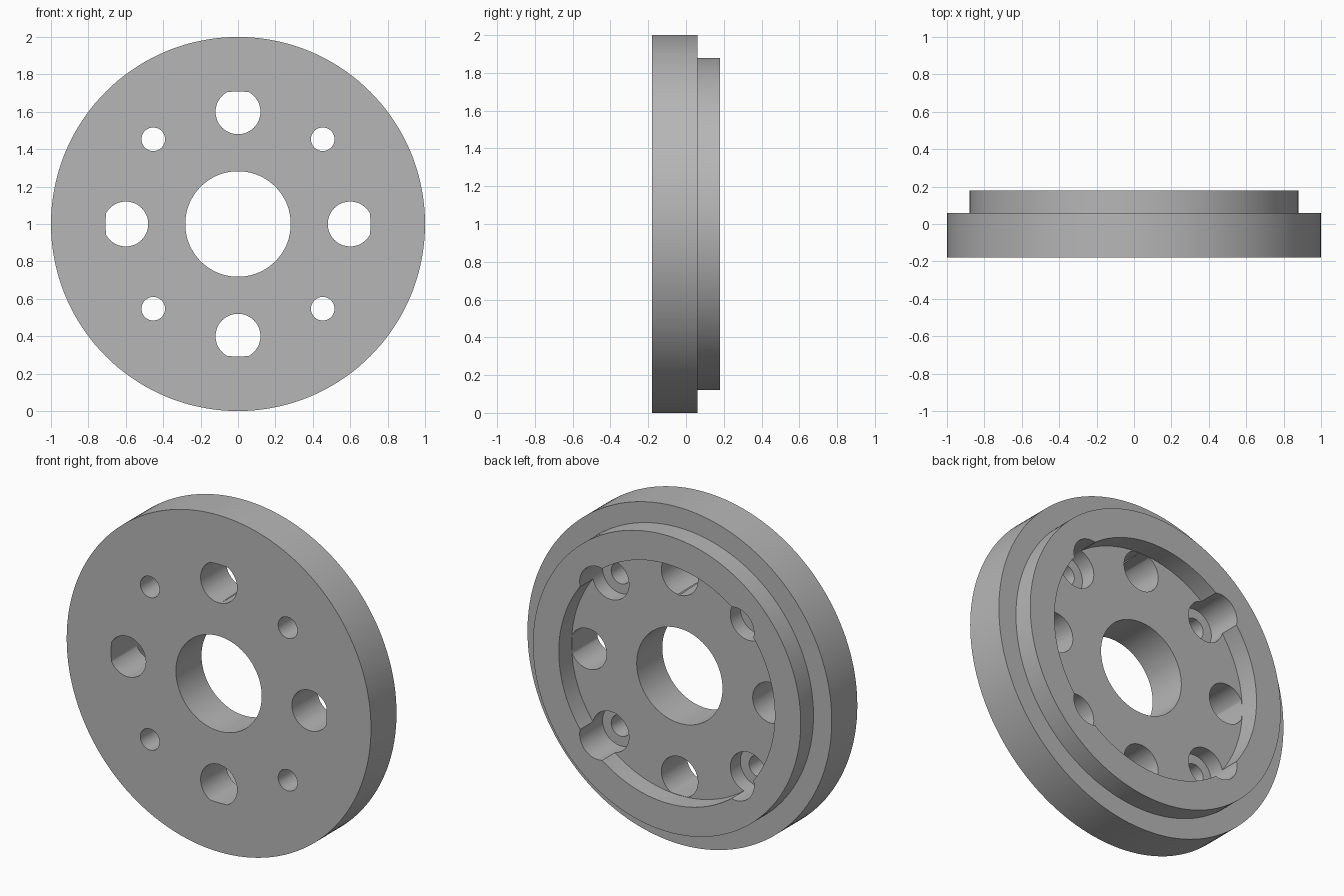
import bpy
import bmesh
from math import cos, sin, pi, hypot, radians

if "Cube" in bpy.data.objects:
    bpy.data.objects.remove(bpy.data.objects["Cube"])

OUTER, STEP, RECESS, BORE = 1.0, 0.88, 0.71, 0.282
FRONT, FLOOR, BACK = -0.18, 0.06, 0.18
LEDGE = -0.035
CENTRE_Z = 1.0

grey = bpy.data.materials.new("machined grey")
grey.use_nodes = True
colour = (0.47, 0.47, 0.47, 1)
grey.diffuse_color = colour
grey.node_tree.nodes["Principled BSDF"].inputs["Base Color"].default_value = colour


def make_object(name, bm):
    bmesh.ops.recalc_face_normals(bm, faces=bm.faces)
    mesh = bpy.data.meshes.new(name)
    bm.to_mesh(mesh)
    bm.free()
    mesh.materials.append(grey)
    obj = bpy.data.objects.new(name, mesh)
    bpy.context.collection.objects.link(obj)
    return obj


def lathe(name, profile, steps=144):
    """Turn a closed (radius, y) profile around the y axis."""
    bm = bmesh.new()
    rings = []
    for i in range(steps):
        a = 2 * pi * i / steps
        rings.append([bm.verts.new((r * cos(a), y, CENTRE_Z + r * sin(a))) for r, y in profile])
    count = len(profile)
    for i, ring in enumerate(rings):
        following = rings[(i + 1) % steps]
        for j in range(count):
            k = (j + 1) % count
            bm.faces.new((ring[j], ring[k], following[k], following[j]))
    return make_object(name, bm)


def drill(name, x, z, radius, y0, y1, limit=None, steps=64):
    """Cutter along y; an optional limit keeps it inside a larger circle."""
    bm = bmesh.new()
    ends = []
    for y in (y0, y1):
        ring = []
        for i in range(steps):
            a = 2 * pi * i / steps
            px, pz = x + radius * cos(a), z + radius * sin(a)
            reach = hypot(px, pz)
            if limit and reach > limit:
                px, pz = px * limit / reach, pz * limit / reach
            ring.append(bm.verts.new((px, y, CENTRE_Z + pz)))
        bm.faces.new(ring)
        ends.append(ring)
    for i in range(steps):
        k = (i + 1) % steps
        bm.faces.new((ends[0][i], ends[0][k], ends[1][k], ends[1][i]))
    cutter = make_object(name, bm)
    cutter.hide_render = True
    return cutter


# Stepped flange with centre bore and rear recess
flange = lathe("flange", [
    (BORE, FRONT), (OUTER, FRONT), (OUTER, FLOOR), (STEP, FLOOR),
    (STEP, BACK), (RECESS, BACK), (RECESS, FLOOR), (BORE, FLOOR)])

cutters = []
# Four large holes, trimmed by the recess wall
for x, z in ((0.6, 0), (-0.6, 0), (0, 0.6), (0, -0.6)):
    cutters.append(drill("large_hole_cutter", x, z, 0.12, -0.3, 0.1, RECESS - 0.002))

# Four counterbored screw holes that notch the rim
for sx in (-1, 1):
    for sz in (-1, 1):
        x, z = sx * 0.453, sz * 0.453
        cutters.append(drill("counterbore_cutter", x, z, 0.12, LEDGE, 0.3))
        cutters.append(drill("screw_hole_cutter", x, z, 0.063, -0.3, 0.1))

# Cut the holes, then discard the cutters
bpy.ops.object.select_all(action="DESELECT")
bpy.context.view_layer.objects.active = flange
flange.select_set(True)
for cutter in cutters:
    cut = flange.modifiers.new("hole", "BOOLEAN")
    cut.operation = "DIFFERENCE"
    cut.solver = "EXACT"
    cut.object = cutter
    bpy.ops.object.modifier_apply(modifier=cut.name)
    bpy.data.objects.remove(cutter)

bpy.ops.object.shade_smooth_by_angle(angle=radians(30))
